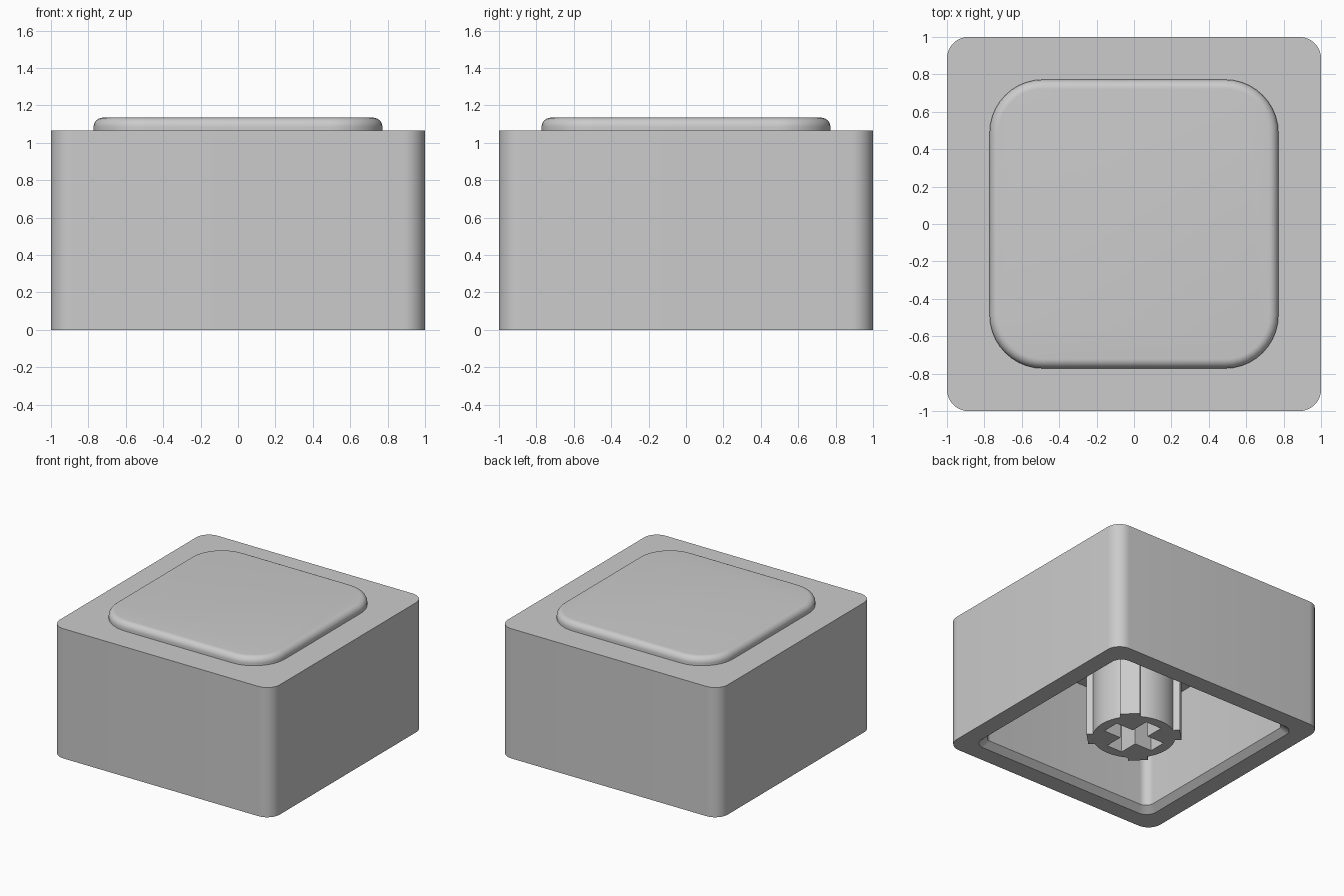
import bpy
import bmesh
from math import cos, sin, pi, radians

cube = bpy.data.objects.get("Cube")
if cube:
    bpy.data.objects.remove(cube, do_unlink=True)

# Single plastic colour
GREY = (0.6, 0.6, 0.6, 1)
plastic = bpy.data.materials.new("light_grey_plastic")
plastic.use_nodes = True
plastic.diffuse_color = GREY
plastic.node_tree.nodes["Principled BSDF"].inputs["Base Color"].default_value = GREY


def rounded_square(half, radius, z, steps=10):
    """Counter-clockwise outline of a square with rounded corners."""
    points = []
    for corner in range(4):
        turn = corner * pi / 2
        cx = cos(turn + pi / 4) * (half - radius) * 2 ** 0.5
        cy = sin(turn + pi / 4) * (half - radius) * 2 ** 0.5
        for i in range(steps + 1):
            a = turn + i / steps * pi / 2
            points.append((cx + radius * cos(a), cy + radius * sin(a), z))
    return points


def finish(obj, angle=30):
    obj.data.materials.clear()
    obj.data.materials.append(plastic)
    bpy.ops.object.select_all(action='DESELECT')
    obj.select_set(True)
    bpy.context.view_layer.objects.active = obj
    bpy.ops.object.shade_smooth_by_angle(angle=radians(angle))


def loft(name, sections):
    """Skin rounded squares (half, radius, z) and cap both ends."""
    bm = bmesh.new()
    rings = [[bm.verts.new(p) for p in rounded_square(*s)] for s in sections]
    for low, high in zip(rings, rings[1:]):
        n = len(low)
        for i in range(n):
            j = (i + 1) % n
            bm.faces.new((low[i], low[j], high[j], high[i]))
    bm.faces.new(rings[0][::-1])
    bm.faces.new(rings[-1])
    bmesh.ops.recalc_face_normals(bm, faces=bm.faces)
    mesh = bpy.data.meshes.new(name)
    bm.to_mesh(mesh)
    bm.free()
    obj = bpy.data.objects.new(name, mesh)
    bpy.context.collection.objects.link(obj)
    finish(obj)
    return obj


def box(name, size, z, turn=0):
    bpy.ops.mesh.primitive_cube_add(size=1, location=(0, 0, z), rotation=(0, 0, turn))
    obj = bpy.context.object
    obj.name = name
    obj.scale = size
    return obj


def boolean(target, tool, operation):
    tool.hide_render = True
    mod = target.modifiers.new("cut", 'BOOLEAN')
    mod.operation = operation
    mod.solver = 'EXACT'
    mod.object = tool
    bpy.context.view_layer.objects.active = target
    bpy.ops.object.modifier_apply(modifier=mod.name)
    bpy.data.objects.remove(tool, do_unlink=True)


# Hollow body: ceiling, inner wall, chamfered mouth, rim, outer wall, top
BODY_TOP = 1.066
loft("cap_body", [
    (0.805, 0.07, 0.87),
    (0.805, 0.07, 0.045),
    (0.855, 0.09, 0),
    (1, 0.115, 0),
    (1, 0.115, BODY_TOP),
])

# Raised top pad with a rounded upper edge
PAD_TOP, FILLET = 1.134, 0.05
pad = [(0.772, 0.285, BODY_TOP - 0.01)]
for i in range(9):
    a = i / 8 * pi / 2
    inset = FILLET * (1 - cos(a))
    pad.append((0.772 - inset, 0.285 - inset, PAD_TOP - FILLET * (1 - sin(a))))
loft("top_pad", pad)

# Stem under the ceiling with four diagonal ribs and a cross-shaped socket
STEM_TOP = 0.9
bpy.ops.mesh.primitive_cylinder_add(vertices=64, radius=0.312, depth=STEM_TOP,
                                    location=(0, 0, STEM_TOP / 2))
stem = bpy.context.object
stem.name = "stem"
for turn in (pi / 4, -pi / 4):
    boolean(stem, box("rib", (0.705, 0.15, STEM_TOP), STEM_TOP / 2, turn), 'UNION')
for turn in (0, pi / 2):
    boolean(stem, box("slot", (0.46, 0.145, 0.9), 0, turn), 'DIFFERENCE')
finish(stem)
